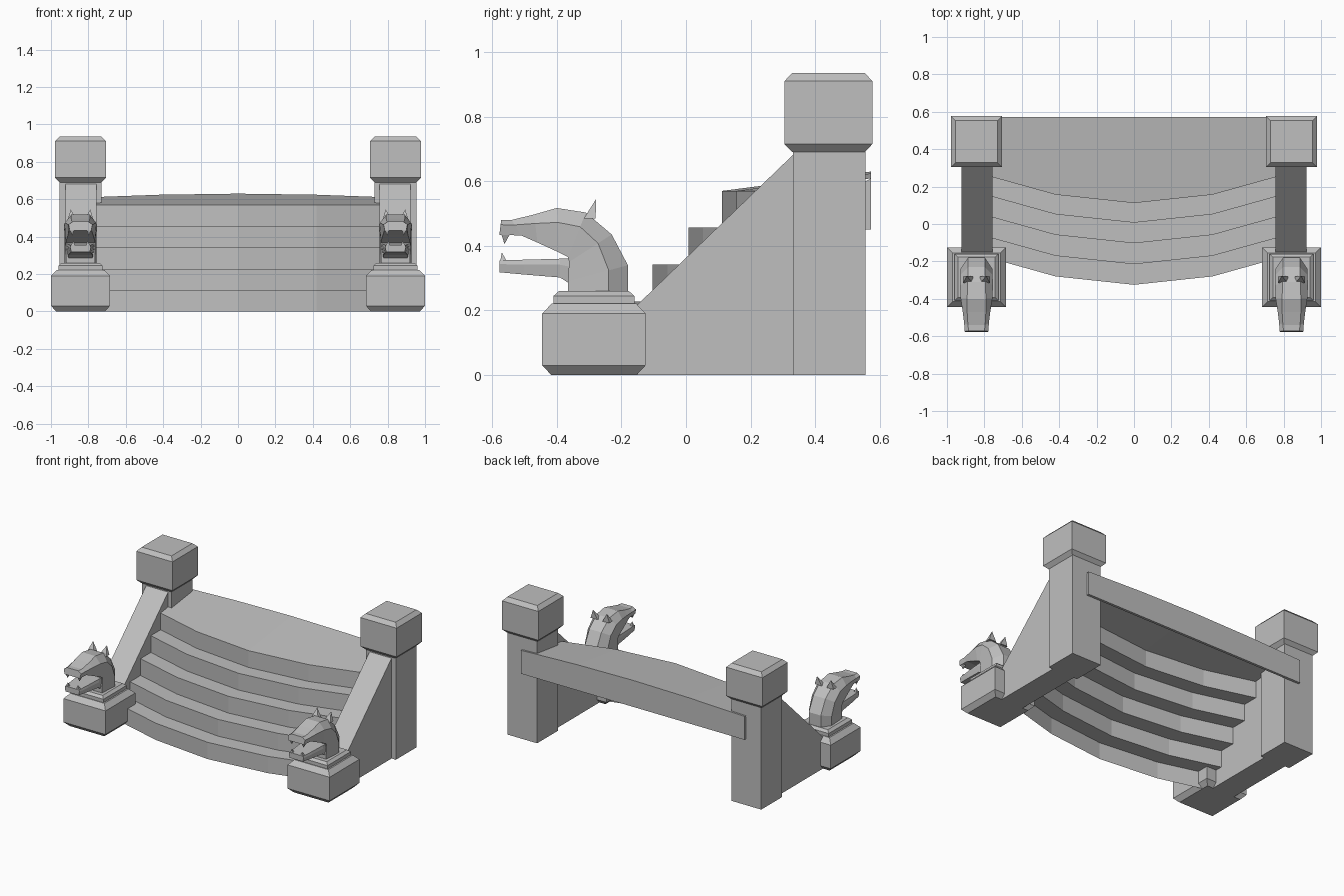
import bpy, bmesh

cube = bpy.data.objects.get("Cube")
if cube:
    bpy.data.objects.remove(cube, do_unlink=True)

stone = bpy.data.materials.new("grey_stone")
stone.use_nodes = True
GREY = (0.52, 0.52, 0.52, 1)
stone.diffuse_color = GREY
stone.node_tree.nodes["Principled BSDF"].inputs["Base Color"].default_value = GREY

CX = 0.842  # centre line of each side wall


def make(name, bm, mirror=True, closed=True):
    if closed:
        bmesh.ops.recalc_face_normals(bm, faces=bm.faces)
    me = bpy.data.meshes.new(name)
    bm.to_mesh(me)
    bm.free()
    me.materials.append(stone)
    ob = bpy.data.objects.new(name, me)
    bpy.context.collection.objects.link(ob)
    if mirror:
        mod = ob.modifiers.new("Mirror", 'MIRROR')
        mod.use_clip = False
        mod.use_mirror_merge = False
    return ob


def loft(bm, rings):
    """Skin a list of equal closed rings and cap both ends."""
    loops = [[bm.verts.new(p) for p in r] for r in rings]
    n = len(loops[0])
    for a, b in zip(loops, loops[1:]):
        for i in range(n):
            j = (i + 1) % n
            bm.faces.new((a[i], a[j], b[j], b[i]))
    bm.faces.new(loops[0][::-1])
    bm.faces.new(loops[-1])


def block(name, cy, levels):
    """Stack of rectangles given as (z, half width, half depth)."""
    bm = bmesh.new()
    loft(bm, [[(CX + sx * hx, cy + sy * hy, z)
               for sx, sy in ((-1, -1), (1, -1), (1, 1), (-1, 1))]
              for z, hx, hy in levels])
    return make(name, bm)


# Posts, caps and front pedestals
block("rear_post", 0.443, [(0, .112, .112), (.70, .112, .112)])
block("post_cap", 0.441, [(.69, .112, .112), (.715, .136, .136),
                          (.91, .136, .136), (.935, .112, .112)])
block("pedestal", -0.285, [(0, .13, .132), (.03, .158, .16),
                           (.19, .158, .16), (.222, .128, .13)])
block("neck_collar", -0.285, [(.22, .118, .125), (.245, .118, .125),
                              (.26, .10, .108)])

# Sloping side wall
bm = bmesh.new()
side = [(-.28, .03), (-.16, 0), (.34, 0), (.34, .69), (-.15, .218), (-.28, .2)]
loft(bm, [[(x, y, z) for y, z in side] for x in (.757, .922)])
make("side_wall", bm)

# Curved open-backed steps, with a sloping landing and rear beam
RISERS = [-.325, -.215, -.103, .007, .112]
RISE = .114
BOW = {-.84: .162, -.42: .045, 0: 0, .42: .045, .84: .162}


def landing(y, off):
    return .57 + .13 * (y - RISERS[-1] - off)


columns = []
for x, off in BOW.items():
    col = []
    for i, y in enumerate(RISERS):
        col += [(x, y + off, i * RISE), (x, y + off, (i + 1) * RISE)]
    top = landing(.572, off)
    col += [(x, .572, top), (x, .572, .45), (x, .555, .45), (x, .555, top - .01)]
    columns.append(col)
bm = bmesh.new()
grid = [[bm.verts.new(p) for p in col] for col in columns]
for a, b in zip(grid, grid[1:]):
    for i in range(len(a) - 1):
        bm.faces.new((a[i], b[i], b[i + 1], a[i + 1]))
# End faces of the rear beam
bm.faces.new(grid[0][-4:])
bm.faces.new(grid[-1][-4:][::-1])
make("steps", bm, mirror=False, closed=False)


def section(lower, upper, w, wt):
    """Chamfered six-sided cross-section between two points."""
    (y0, z0), (y1, z1) = lower, upper
    ym, zm = y0 + (y1 - y0) * .68, z0 + (z1 - z0) * .68
    return [(CX - w * .9, y0, z0), (CX + w * .9, y0, z0), (CX + w, ym, zm),
            (CX + wt, y1, z1), (CX - wt, y1, z1), (CX - w, ym, zm)]


# Beast neck, skull and upper jaw
bm = bmesh.new()
loft(bm, [section(*s) for s in (
    ((-.365, .25), (-.18, .25), .085, .045),
    ((-.365, .29), (-.18, .34), .085, .045),
    ((-.362, .35), (-.23, .435), .086, .045),
    ((-.365, .365), (-.31, .503), .088, .048),
    ((-.39, .378), (-.40, .517), .085, .05),
    ((-.46, .41), (-.47, .497), .074, .05),
    ((-.51, .432), (-.54, .48), .066, .046),
    ((-.578, .434), (-.572, .48), .064, .042))])
make("beast_head", bm)

# Lower jaw
bm = bmesh.new()
loft(bm, [section(*s) for s in (
    ((-.34, .27), (-.34, .36), .072, .07),
    ((-.39, .302), (-.39, .36), .072, .068),
    ((-.50, .311), (-.50, .357), .064, .06),
    ((-.578, .318), (-.578, .355), .055, .052))])
make("lower_jaw", bm)


def spike(bm, base, tip, hx, hy):
    """Four-sided spike from a base centre to a tip."""
    x, y, z = base
    ring = [bm.verts.new((x + sx * hx, y + sy * hy, z))
            for sx, sy in ((-1, -1), (1, -1), (1, 1), (-1, 1))]
    t = bm.verts.new(tip)
    bm.faces.new(ring[::-1])
    for i in range(4):
        bm.faces.new((ring[i], ring[(i + 1) % 4], t))


# Fangs and ears, one pair each per head
fangs, ears = bmesh.new(), bmesh.new()
for s in (-1, 1):
    spike(fangs, (CX + s * .046, -.558, .438), (CX + s * .044, -.562, .405), .012, .014)
    spike(fangs, (CX + s * .04, -.565, .352), (CX + s * .038, -.57, .38), .01, .01)
    spike(ears, (CX + s * .045, -.298, .485), (CX + s * .052, -.278, .545), .026, .018)
make("fangs", fangs)
make("ears", ears)
